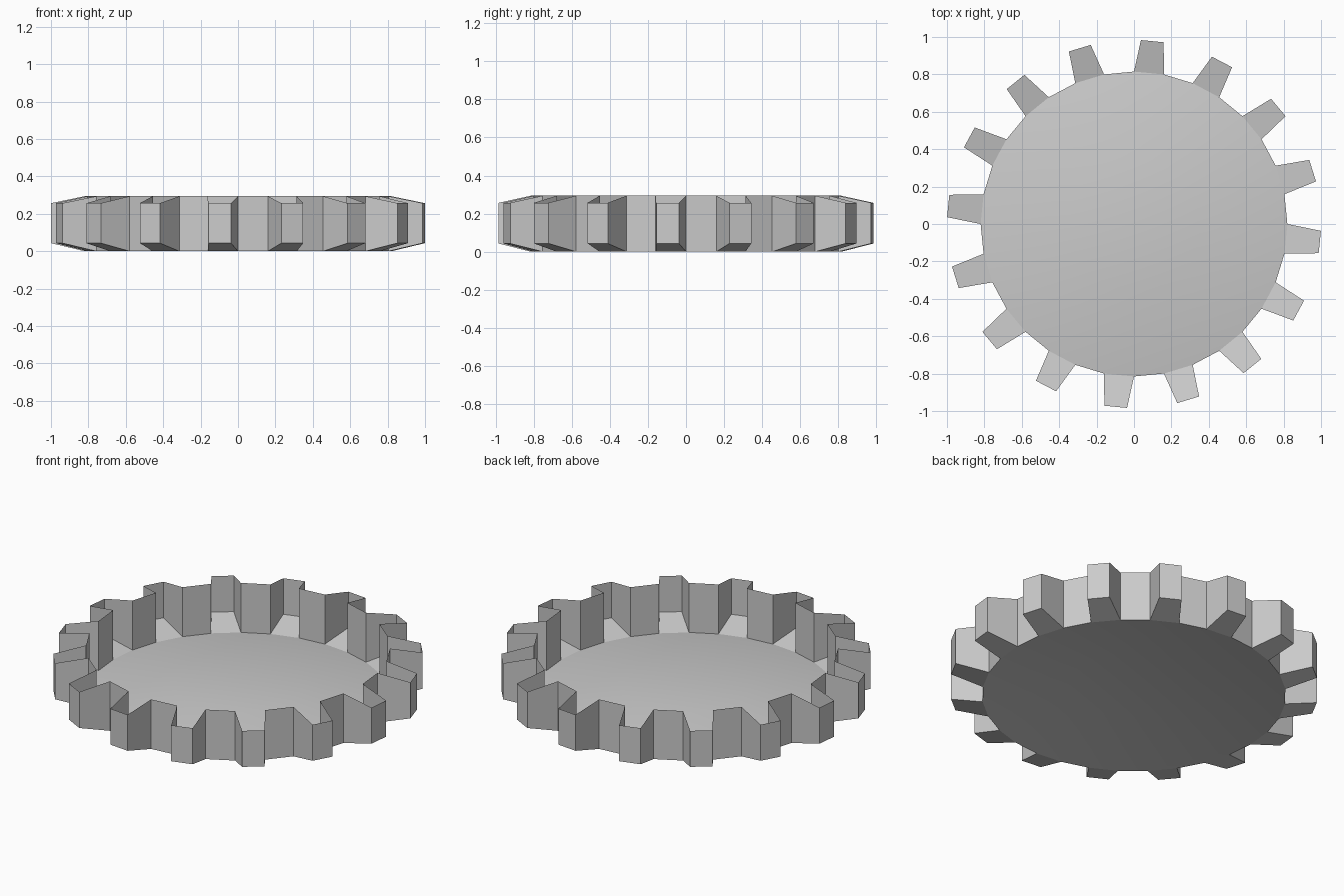
import bpy, bmesh
from math import sin, cos, radians

cube = bpy.data.objects.get("Cube")
if cube:
    bpy.data.objects.remove(cube, do_unlink=True)

TEETH = 16
STEP = 360 / (TEETH * 2)
HEIGHT = 0.294
TIP_LOW, TIP_HIGH = 0.043, 0.257
TIP_HALF_ANGLE = 3.5

grey = bpy.data.materials.new("plain grey")
grey.use_nodes = True
colour = (0.6, 0.6, 0.6, 1)
grey.diffuse_color = colour
grey.node_tree.nodes["Principled BSDF"].inputs["Base Color"].default_value = colour


def polar(r, angle, z, squash=1.0):
    a = radians(angle)
    return (r * cos(a), r * sin(a) * squash, z)


def body(angle, z):
    return polar(0.82, angle, z, 0.994)


def tip(angle, z):
    return polar(1.0, angle, z, 0.984)


def make_object(name, faces, smooth):
    """Build a welded mesh from lists of corner points."""
    bm = bmesh.new()
    for corners in faces:
        bm.faces.new([bm.verts.new(p) for p in corners]).smooth = smooth
    bmesh.ops.remove_doubles(bm, verts=bm.verts, dist=0.0005)
    mesh = bpy.data.meshes.new(name)
    bm.to_mesh(mesh)
    bm.free()
    mesh.materials.append(grey)
    obj = bpy.data.objects.new(name, mesh)
    bpy.context.collection.objects.link(obj)
    return obj


# Thin floor: a shallow cone rising to a flat hub
floor = []
hub = []
for i in range(TEETH * 2):
    a, b = i * STEP, (i + 1) * STEP
    hub.append(polar(0.35, a, 0.07))
    floor.append([body(a, 0), polar(0.35, a, 0.07), polar(0.35, b, 0.07), body(b, 0)])
floor.append(hub[::-1])
make_object("dished_floor", floor, True)

# Open-topped wall: hollow tapered teeth alternating with flat valleys
wall = []
for i in range(TEETH):
    a = i * 2 * STEP - STEP
    b, c = a + STEP, a + 2 * STEP
    mid = a + STEP / 2
    ta, tb = mid - TIP_HALF_ANGLE, mid + TIP_HALF_ANGLE
    # tooth end, two sides and sloping underside
    wall.append([tip(ta, TIP_LOW), tip(tb, TIP_LOW), tip(tb, TIP_HIGH), tip(ta, TIP_HIGH)])
    wall.append([body(a, 0), tip(ta, TIP_LOW), tip(ta, TIP_HIGH), body(a, HEIGHT)])
    wall.append([tip(tb, TIP_LOW), body(b, 0), body(b, HEIGHT), tip(tb, TIP_HIGH)])
    wall.append([body(a, 0), body(b, 0), tip(tb, TIP_LOW), tip(ta, TIP_LOW)])
    # valley
    wall.append([body(b, 0), body(c, 0), body(c, HEIGHT), body(b, HEIGHT)])
make_object("toothed_wall", wall, False)
